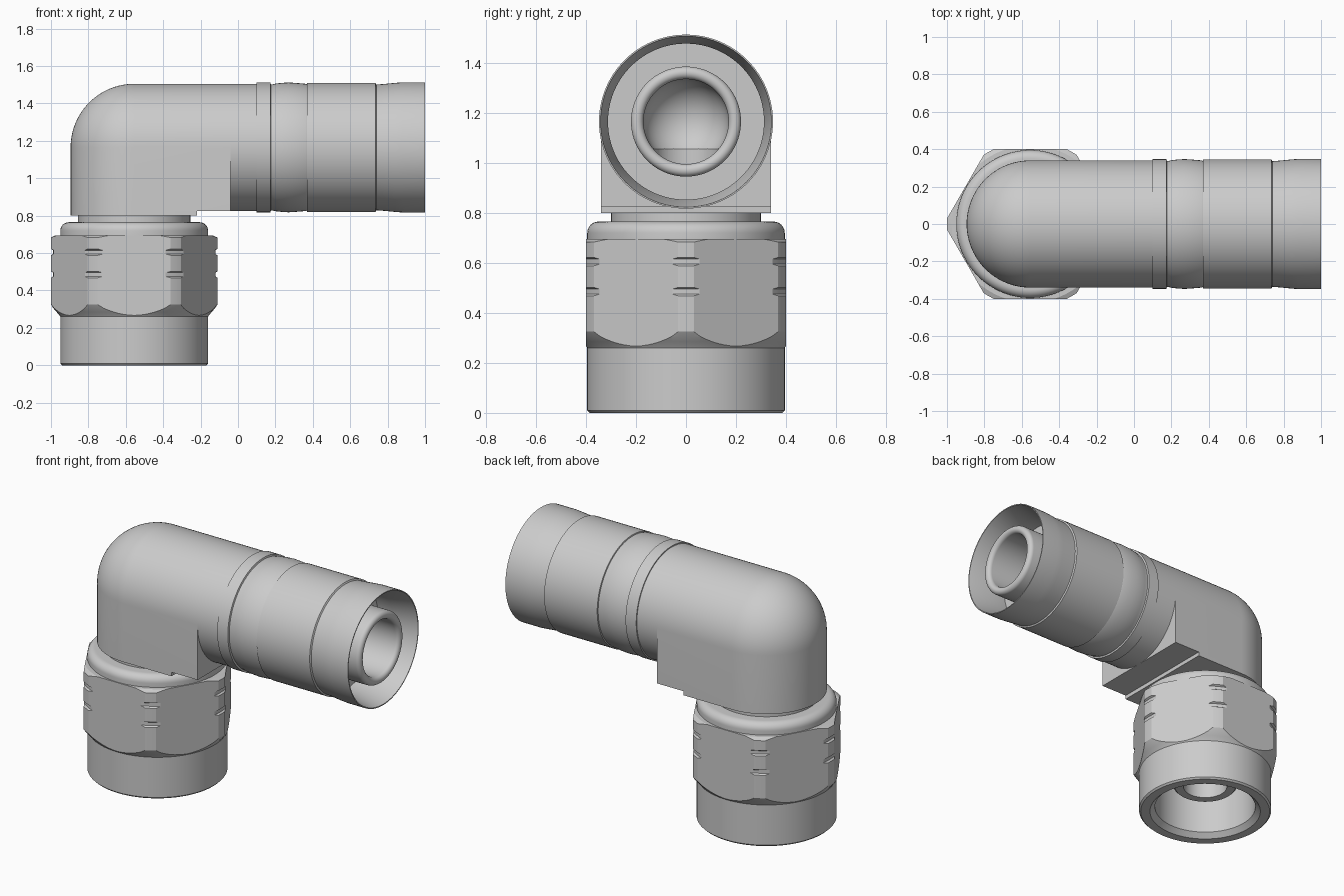
import bpy, bmesh
from math import sin, cos, pi, radians, sqrt
from mathutils import Matrix

if "Cube" in bpy.data.objects:
    bpy.data.objects.remove(bpy.data.objects["Cube"], do_unlink=True)

AXIS_X = -0.555   # vertical nut axis
AXIS_Z = 1.165    # horizontal pipe axis
R = 0.34          # elbow radius
END_X = -0.04     # where the elbow block meets the sleeve

steel = bpy.data.materials.new("steel_grey")
steel.use_nodes = True
steel.diffuse_color = (0.6, 0.6, 0.6, 1)
steel.node_tree.nodes["Principled BSDF"].inputs["Base Color"].default_value = (0.6, 0.6, 0.6, 1)

UPRIGHT = Matrix.Translation((AXIS_X, 0, 0))
SIDEWAYS = Matrix.Translation((0, 0, AXIS_Z)) @ Matrix.Rotation(pi / 2, 4, 'Y')


def finish(name, bm):
    bmesh.ops.remove_doubles(bm, verts=bm.verts, dist=1e-5)
    bmesh.ops.recalc_face_normals(bm, faces=bm.faces)
    mesh = bpy.data.meshes.new(name)
    bm.to_mesh(mesh)
    bm.free()
    mesh.materials.append(steel)
    obj = bpy.data.objects.new(name, mesh)
    bpy.context.collection.objects.link(obj)
    return obj


def lathe(name, profile, matrix, segs=96):
    """Revolve (radius, height) points; a profile touching the axis stays open."""
    bm = bmesh.new()
    rings = [[bm.verts.new(matrix @ Matrix.Rotation(2 * pi * k / segs, 4, 'Z') @ Matrix.Translation((r, 0, h)).translation)
              for k in range(segs)] for r, h in profile]
    pairs = list(zip(rings, rings[1:]))
    if profile[0][0] > 0:
        pairs.append((rings[-1], rings[0]))
    for a, b in pairs:
        for k in range(segs):
            n = (k + 1) % segs
            bm.faces.new((a[k], a[n], b[n], b[k]))
    return finish(name, bm)


def arc(r, h, radius, start, end, steps=8):
    angles = [radians(start + (end - start) * i / steps) for i in range(steps + 1)]
    return [(r + radius * cos(a), h + radius * sin(a)) for a in angles]


def round_block(name, levels, end_x):
    """Stack of outlines, round at the left and straight to end_x at the right."""
    bm = bmesh.new()
    rings = []
    for z in levels:
        w = sqrt(max(0, R * R - max(0, z - AXIS_Z) ** 2))
        pts = [(end_x, -w)]
        pts += [(AXIS_X - w * cos(a), w * sin(a)) for a in [pi * (i / 48 - 0.5) for i in range(49)]]
        pts.append((end_x, w))
        rings.append([bm.verts.new((x, y, z)) for x, y in pts])
    for a, b in zip(rings, rings[1:]):
        for k in range(len(a)):
            n = (k + 1) % len(a)
            bm.faces.new((a[k], a[n], b[n], b[k]))
    bm.faces.new(rings[0])
    if levels[-1] < AXIS_Z:
        bm.faces.new(rings[-1])
    return finish(name, bm)


def cut(obj, tool, operation='DIFFERENCE'):
    mod = obj.modifiers.new("cut", 'BOOLEAN')
    mod.operation, mod.object, mod.solver = operation, tool, 'EXACT'
    bpy.context.view_layer.objects.active = obj
    bpy.ops.object.modifier_apply(modifier=mod.name)


# Union nut: turned profile with corner grooves, trimmed by a hexagonal prism
profile = [(0.33, 0), (0.385, 0), (0.395, 0.01), (0.395, 0.26),
           (0.402, 0.27), (0.415, 0.285), (0.432, 0.305), (0.445, 0.325)]
for z in (0.485, 0.605):
    profile += [(0.445, z - 0.017), (0.434, z - 0.01), (0.434, z + 0.01), (0.445, z + 0.017)]
profile += [(0.445, 0.683), (0.42, 0.695), (0.395, 0.695)]
profile += arc(0.35, 0.72, 0.045, 0, 90)
profile += [(0.28, 0.765), (0.28, 0.5), (0.30, 0.45), (0.30, 0.03)]
nut = lathe("union_nut", profile, UPRIGHT)
hex_r = 0.4 / cos(pi / 6)
hex_tool = lathe("hex_cutter", [(0, -0.1), (hex_r, -0.1), (hex_r, 0.9), (0, 0.9)], UPRIGHT, 6)
cut(nut, hex_tool, 'INTERSECT')

# Neck and sealing cone inside the nut
cone = lathe("neck_and_cone", [(0.13, 0.17), (0.18, 0.17), (0.19, 0.18), (0.285, 0.5), (0.285, 0.72),
                               (0.30, 0.72), (0.30, 0.80), (0.13, 0.80)], UPRIGHT)

# Elbow block with its stepped base, bored both ways
dome = [AXIS_Z + R * sin(pi / 2 * i / 24) for i in range(25)]
elbow = round_block("elbow_body", [0.825] + dome, END_X)
base = round_block("elbow_base", [0.80, 0.825], -0.22)
up_bore = lathe("upright_bore_cutter", [(0, 0.6), (0.13, 0.6), (0.13, AXIS_Z), (0, AXIS_Z)], UPRIGHT)
dome_end = [(0, AXIS_X - 0.17)] + arc(0, AXIS_X, 0.17, -80, 0)
side_bore = lathe("sideways_bore_cutter", dome_end + [(0.17, 0.2), (0, 0.2)], SIDEWAYS)
cut(elbow, side_bore)
cut(elbow, up_bore)
cut(base, up_bore)

# Crimped sleeve with the inner tube in its open mouth
outer = [(0.34, END_X), (0.34, 0.10), (0.347, 0.10), (0.347, 0.173), (0.337, 0.176), (0.337, 0.184),
         (0.341, 0.20), (0.345, 0.235), (0.347, 0.27), (0.345, 0.305), (0.34, 0.362), (0.338, 0.368),
         (0.345, 0.37), (0.345, 0.735), (0.336, 0.74), (0.339, 0.78), (0.345, 0.84), (0.348, 0.88), (0.348, 1.0)]
mouth = [(0.342, 1.0), (0.312, 0.85), (0.312, 0.75), (0.22, 0.75)]
lip = arc(0.195, 0.965, 0.025, 0, 180, 12)
sleeve = lathe("sleeve_and_tube", outer + mouth + lip + [(0.17, END_X)], SIDEWAYS)

for tool in (hex_tool, up_bore, side_bore):
    bpy.data.objects.remove(tool, do_unlink=True)

# Smooth shading with crisp edges
bpy.ops.object.select_all(action='DESELECT')
for obj in (nut, cone, elbow, base, sleeve):
    obj.select_set(True)
bpy.context.view_layer.objects.active = nut
bpy.ops.object.shade_smooth_by_angle(angle=radians(20))
